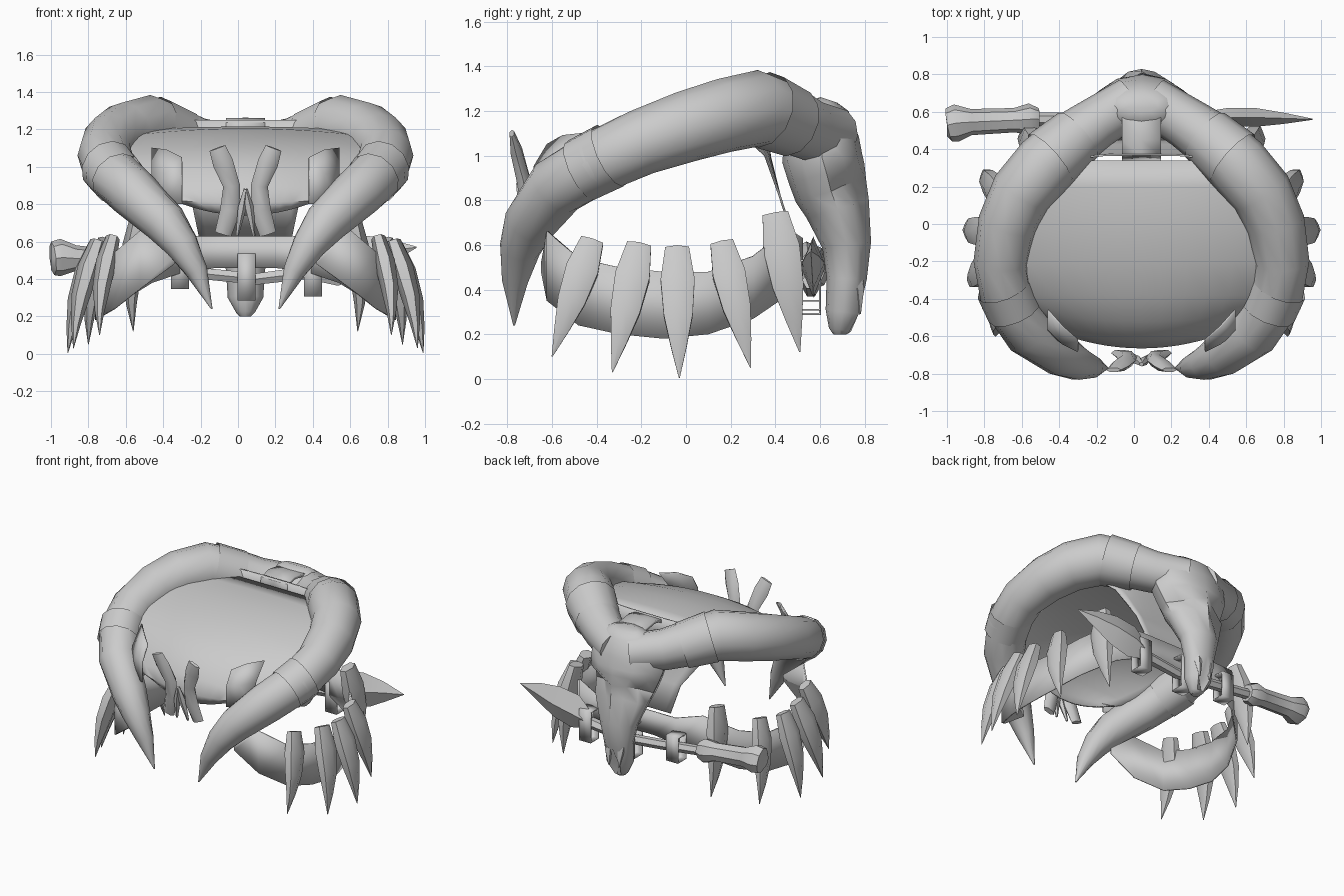
import bpy, bmesh, math
from mathutils import Vector

CX = 0.04  # symmetry line of the belt
bone = bpy.data.materials.new("plain_grey")
bone.diffuse_color = (0.6, 0.6, 0.6, 1)


def finish(name, bm, angle=40, thick=0):
    bmesh.ops.recalc_face_normals(bm, faces=bm.faces)
    me = bpy.data.meshes.new(name)
    bm.to_mesh(me)
    bm.free()
    ob = bpy.data.objects.new(name, me)
    bpy.context.collection.objects.link(ob)
    me.materials.append(bone)
    if thick:
        m = ob.modifiers.new("thickness", 'SOLIDIFY')
        m.thickness, m.offset = thick, 0
    bpy.ops.object.select_all(action='DESELECT')
    ob.select_set(True)
    bpy.context.view_layer.objects.active = ob
    bpy.ops.object.shade_smooth_by_angle(angle=math.radians(angle))
    return ob


def tube(name, pts, sides=8, side=1, flat=1.0, ref=(0, 0, 1), tweak=None, angle=40, cx=CX, caps=True):
    """Rings of radius r along x, y, z, r points; an optional fifth value is the second radius."""
    bm, rings = bmesh.new(), []
    P = [Vector((cx + side * p[0], p[1], p[2])) for p in pts]
    for i, p in enumerate(pts):
        t = (P[min(i + 1, len(P) - 1)] - P[max(i - 1, 0)]).normalized()
        a = t.cross(Vector(ref)).normalized()
        b = a.cross(t)
        ra, rb = p[3], (p[4] if len(p) > 4 else p[3] * flat)
        rings.append([bm.verts.new(P[i] + a * ra * math.cos(k * math.tau / sides)
                      + b * rb * math.sin(k * math.tau / sides)) for k in range(sides)])
    for r, s in zip(rings, rings[1:]):
        for k in range(sides):
            n = (k + 1) % sides
            bm.faces.new((r[k], r[n], s[n], s[k]))
    if caps:
        bm.faces.new(rings[0])
        bm.faces.new(rings[-1])
    if tweak:
        tweak(bm)
    return finish(name, bm, angle)


def sheet(name, rows, thick=0.01, angle=50):
    bm = bmesh.new()
    V = [[bm.verts.new(p) for p in r] for r in rows]
    for r, s in zip(V, V[1:]):
        for k in range(len(r) - 1):
            bm.faces.new((r[k], r[k + 1], s[k + 1], s[k]))
    return finish(name, bm, angle, thick)


HORN = [(0.05, 0.66, 1.09, .13), (0.24, 0.54, 1.12, .14), (0.40, 0.43, 1.175, .157), (0.51, 0.32, 1.212, .172),
        (0.64, 0.17, 1.18, .167), (0.715, 0.0, 1.13, .16), (0.75, -0.2, 1.06, .148), (0.72, -0.4, 0.97, .142),
        (0.6, -0.58, 0.86, .137), (0.43, -0.70, 0.7, .118), (0.34, -0.745, 0.58, .092), (0.26, -0.765, 0.44, .06),
        (0.18, -0.77, 0.24, .004)]
BANDS = [[(0.34, 0.475, 1.15, .158), (0.49, 0.345, 1.205, .176)],
         [(0.735, -0.34, 1.0, .152), (0.68, -0.47, 0.935, .147)]]
# side teeth: top centre, tip, radius
TEETH = [((0.71, -0.42, 0.62), (0.78, -0.6, 0.1), .085), ((0.79, -0.21, 0.6), (0.92, -0.33, 0.03), .09),
         ((0.80, -0.04, 0.585), (0.95, -0.03, 0.005), .088), ((0.75, 0.16, 0.61), (0.84, 0.29, 0.05), .085),
         ((0.57, 0.4, 0.74), (0.6, 0.51, 0.12), .095)]

for s, tag in ((1, "right"), (-1, "left")):
    tube("horn_" + tag, HORN, 12, s)
    for i, b in enumerate(BANDS):
        tube("horn_band_%d_%s" % (i, tag), b, 12, s, caps=False)
    for i, (a, b, r) in enumerate(TEETH):
        a, b = Vector(a), Vector(b)
        path = [(*(a.lerp(b, f) + Vector((.025, 0, 0)) * math.sin(f * math.pi)), r * k * .65, r * k)
                for f, k in ((0, .7), (.25, 1), (.52, .85), (.77, .45), (1, .03))]
        tube("tooth_%d_%s" % (i, tag), path, 6, s, ref=(0, 1, 0), angle=50)
    # tabs lying on the front of the hide
    sheet("hide_tab_" + tag, [[(CX + s * x, y, z) for x, y, z in r] for r in (
        ((.34, -.62, 1.05), (.42, -.55, 1.09), (.5, -.46, 1.1)),
        ((.34, -.68, .95), (.42, -.64, .96), (.5, -.56, .98)),
        ((.34, -.68, .8), (.42, -.64, .8), (.5, -.58, .8)))])
    # front ornament: curved fang and thin prong
    tube("front_fang_" + tag, [(.15, -.78, 1.1, .045, .012), (.12, -.76, 1.02, .055, .03),
                               (.075, -.73, .9, .045, .035), (.08, -.71, .77, .055, .035),
                               (.12, -.69, .64, .045, .02)], 6, s, ref=(0, 1, 0), angle=50)
    tube("front_prong_" + tag, [(.0, -.75, .88, .012), (.02, -.73, .78, .025), (.045, -.7, .63, .008)],
         5, s, ref=(0, 1, 0))

# hide stretched between the horns, bulging forward
ROWS = [(.34, 1.2, .5, 0), (.2, 1.21, .6, .02), (0, 1.2, .7, .05), (-.2, 1.16, .73, .08), (-.38, 1.1, .7, .1),
        (-.52, 1.02, .6, .1), (-.62, .91, .46, .06), (-.66, .81, .38, -.01), (-.645, .74, .35, -.07)]
T = [k / 6 for k in range(-6, 7)]
sheet("hide", [[(CX + w * t, y + .06 * t * t * (y < -.5), z - d * t * t) for t in T] for y, z, w, d in ROWS])
# panel from the raised back rim down to the belt
sheet("back_panel", [[(CX + w * t, y - c * t ** 4, z) for t in T] for y, z, w, c in
      ((.37, 1.25, .62, .22), (.37, 1.15, .6, .18), (.375, 1.0, .42, .02), (.42, .82, .29, 0), (.48, .63, .25, 0))])
# tooth belt around the back and both sides, ending in points at the front
B = [(.15, .52, .63, .46), (.32, .52, .63, .44), (.5, .46, .67, .38), (.68, .3, .55, .27), (.77, .1, .48, .2),
     (.8, -.1, .48, .18), (.77, -.3, .5, .2), (.7, -.48, .54, .24), (.56, -.62, .66, .35), (.38, -.645, .52, .48)]
loop = [(-x, y, a, b) for x, y, a, b in reversed(B)] + B
sheet("tooth_belt", [[(CX + x, y, a) for x, y, a, b in loop], [(CX + x, y, b) for x, y, a, b in loop]])


# skull hanging at the back, with pressed-in eye sockets and a notched nose
def dents(bm):
    for v in bm.verts:
        if abs(v.co.z - .84) < .05 and abs(v.co.x - CX) > .09 and v.co.y > .66:
            v.co.x = CX + (v.co.x - CX) * .7
            v.co.y -= .03
        if abs(v.co.z - .3) < .05 and abs(v.co.x - CX) < .03 and v.co.y > .7:
            v.co.y -= .05


tube("skull", [(0, .64, 1.25, .1, .04), (0, .63, 1.22, .17, .1), (0, .61, 1.1, .27, .165), (0, .61, .99, .28, .18),
               (0, .63, .92, .26, .175), (0, .65, .84, .23, .165), (0, .68, .76, .2, .145),
               (0, .72, .6, .14, .11), (0, .72, .45, .105, .09),
               (0, .705, .3, .095, .08), (0, .69, .22, .05, .05), (0, .69, .2, .03, .03)],
     12, ref=(0, 1, 0), tweak=dents)
for s, tag in ((1, "right"), (-1, "left")):
    tube("nose_spur_" + tag, [(.05, .74, .5, .04), (.05, .77, .4, .03), (.04, .78, .29, .004)], 5, s, ref=(0, 1, 0))

# strap from skull to hide
sheet("neck_strap", [[(CX + x, y, z) for x in (-.105, 0, .105)] for y, z in
      ((.65, 1.2), (.55, 1.235), (.45, 1.25), (.37, 1.23), (.35, 1.15))], .02)

# dagger behind the belt: grip, shaft and blade
tube("dagger_grip", [(-1.0, .53, .51, .06), (-.99, .53, .51, .09), (-.95, .54, .515, .1), (-.87, .545, .51, .07),
                     (-.64, .555, .49, .065), (-.56, .56, .48, .085), (-.51, .56, .475, .06)], 8, cx=0)
tube("dagger_shaft", [(-.53, .56, .47, .035), (-.2, .56, .43, .035), (.1, .56, .4, .035), (.42, .56, .44, .04)], 6, cx=0)
tube("dagger_blade", [(.38, .57, .45, .03, .06), (.5, .57, .49, .05, .13), (.65, .57, .52, .05, .12),
                      (.8, .565, .55, .03, .07), (.955, .56, .57, .003, .003)], 4, cx=0, angle=20)
# loops holding the dagger
for i, (x, z, h) in enumerate(((-.31, .44, .09), (.045, .41, .12), (.4, .42, .11))):
    ring = [(.51, z + h), (.6, z + h), (.6, z - h), (.51, z - h), (.51, z + h)]
    sheet("dagger_loop_%d" % i, [[(x + d, y, zz) for d in (-.048, .048)] for y, zz in ring], .012, 30)
